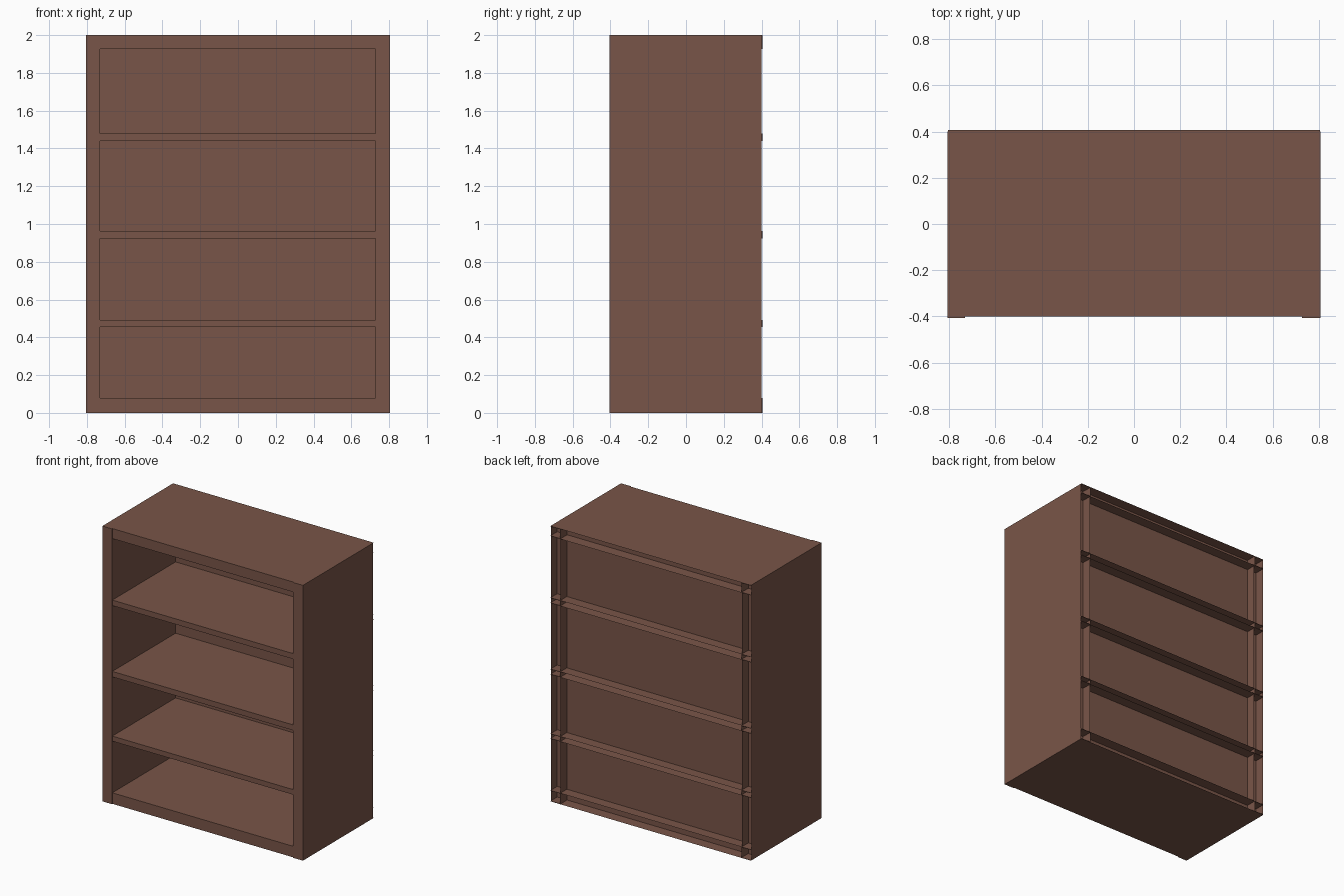
import bpy, bmesh

if "Cube" in bpy.data.objects:
    bpy.data.objects.remove(bpy.data.objects["Cube"])

# Single brown finish
brown = bpy.data.materials.new("brown_wood")
brown.diffuse_color = (0.191, 0.091, 0.065, 1)
brown.use_nodes = True
brown.node_tree.nodes["Principled BSDF"].inputs["Base Color"].default_value = brown.diffuse_color

FLOOR = 0.33       # depth at which the rear recesses end
SKIN = 0.003       # thickness of the thin rear walls
XO, XL, XR = 0.806, -0.73, 0.727


def board(name, x0, x1, y0, y1, z0, z1, hollow=False):
    """Box; when hollow, its back face is inset and pushed in to FLOOR."""
    bm = bmesh.new()
    bmesh.ops.create_cube(bm, size=1)
    for v in bm.verts:
        v.co.x = x1 if v.co.x > 0 else x0
        v.co.y = y1 if v.co.y > 0 else y0
        v.co.z = z1 if v.co.z > 0 else z0
    bm.normal_update()
    if hollow:
        back = next(f for f in bm.faces if f.normal.y > 0.9)
        bmesh.ops.inset_region(bm, faces=[back], thickness=SKIN)
        for v in back.verts:
            v.co.y = FLOOR
    mesh = bpy.data.meshes.new(name)
    bm.to_mesh(mesh)
    bm.free()
    mesh.materials.append(brown)
    ob = bpy.data.objects.new(name, mesh)
    bpy.context.collection.objects.link(ob)
    return ob


# Side columns, hollow at the rear
board("left_side", -XO, XL, -0.406, 0.4, 0, 2, True)
board("right_side", XR, XO, -0.406, 0.4, 0, 2, True)

# Base, shelves and top between the columns
levels = [("base", 0, 0.08), ("lower_shelf", 0.455, 0.492),
          ("middle_shelf", 0.922, 0.962), ("upper_shelf", 1.44, 1.48),
          ("top", 1.927, 2)]
for name, z0, z1 in levels:
    board(name, XL, XR, -0.4, 0.406, z0, z1, True)
    # Thin rear webs carrying the shelf lines across the columns
    for tag, z in (("lower", z0), ("upper", z1 - SKIN)):
        board(f"{name}_{tag}_web_left", -XO + 0.002, XL, FLOOR, 0.406, z, z + SKIN)
        board(f"{name}_{tag}_web_right", XR, XO - 0.002, FLOOR, 0.406, z, z + SKIN)

# Recessed back panel for each compartment
for i in range(len(levels) - 1):
    board(f"back_panel_{i + 1}", XL, XR, FLOOR - 0.004, FLOOR,
          levels[i][2], levels[i + 1][1])
